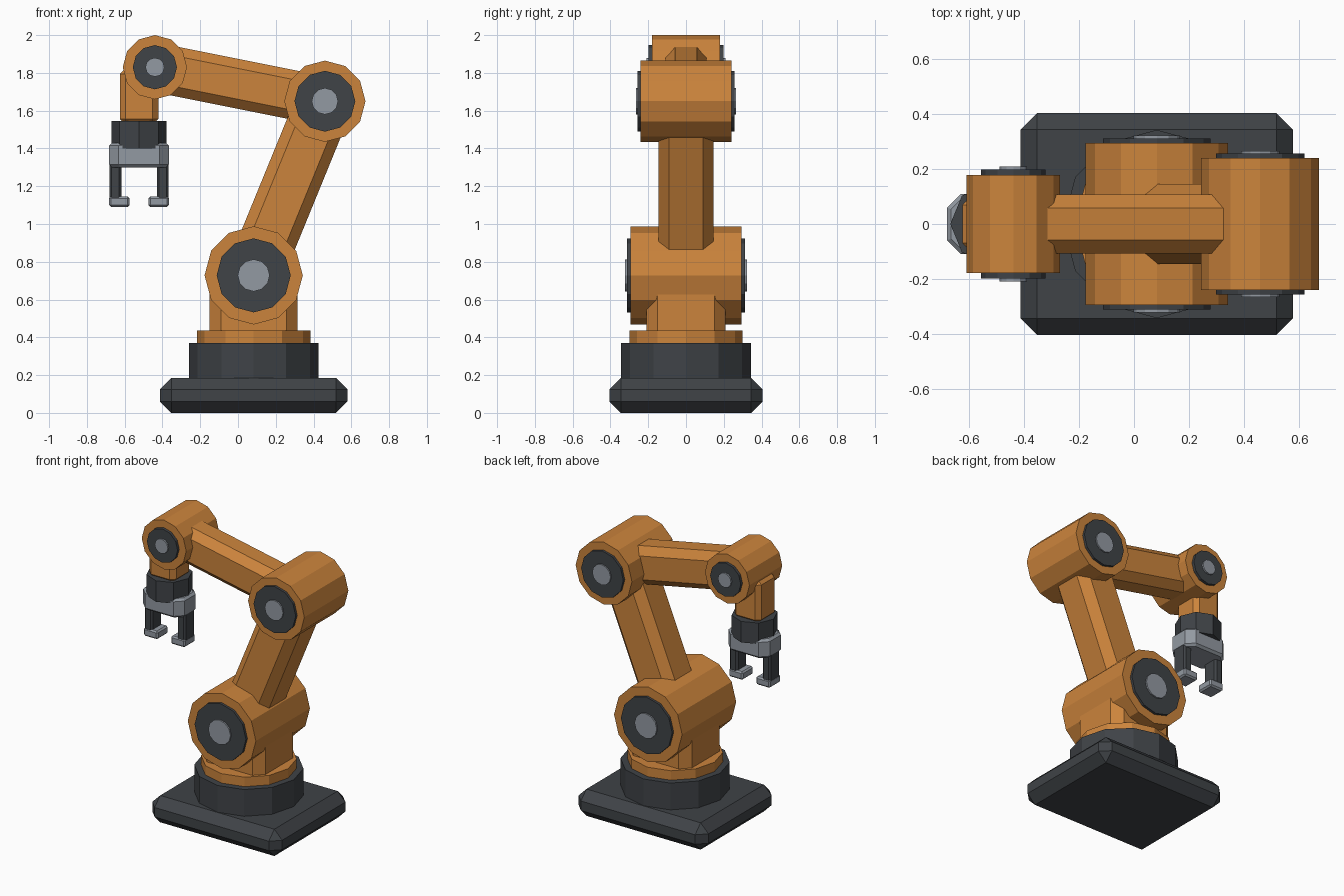
import bpy, bmesh
from math import pi, atan2
from mathutils import Vector, Matrix

if "Cube" in bpy.data.objects:
    bpy.data.objects.remove(bpy.data.objects["Cube"])


def material(name, rgb):
    m = bpy.data.materials.new(name)
    m.diffuse_color = (*rgb, 1)
    m.use_nodes = True
    m.node_tree.nodes["Principled BSDF"].inputs["Base Color"].default_value = m.diffuse_color
    return m


ORANGE = material("orange_paint", (0.60, 0.23, 0.045))
DARK = material("dark_metal", (0.050, 0.056, 0.063))
LIGHT = material("light_metal", (0.29, 0.32, 0.36))


def finish(name, bm, mat, matrix):
    bmesh.ops.recalc_face_normals(bm, faces=bm.faces)
    mesh = bpy.data.meshes.new(name)
    bm.to_mesh(mesh)
    bm.free()
    mesh.materials.append(mat)
    ob = bpy.data.objects.new(name, mesh)
    ob.matrix_world = matrix
    bpy.context.collection.objects.link(ob)
    return ob


def box(name, centre, size, mat, bevel=0, axis_only=False, angle=0):
    """Chamfered box; axis_only bevels just the edges along local z."""
    bm = bmesh.new()
    bmesh.ops.create_cube(bm, size=1)
    bmesh.ops.scale(bm, vec=size, verts=bm.verts)
    edges = [e for e in bm.edges if not axis_only
             or abs(e.verts[0].co.z - e.verts[1].co.z) > 1e-4]
    if bevel:
        bmesh.ops.bevel(bm, geom=edges, offset=bevel, segments=1,
                        affect='EDGES', profile=0.5)
    return finish(name, bm, mat,
                  Matrix.Translation(centre) @ Matrix.Rotation(angle, 4, 'Y'))


def cylinder(name, centre, radius, depth, mat, sides=12, along_y=False):
    bm = bmesh.new()
    bmesh.ops.create_cone(bm, cap_ends=True, segments=sides, radius1=radius,
                          radius2=radius, depth=depth)
    turn = Matrix.Rotation(pi / 2 if along_y else 0, 4, 'X')
    return finish(name, bm, mat, Matrix.Translation(centre) @ turn)


def joint(name, centre, drum, disc, hub):
    """Drum with a dark disc and light hub on both sides: (radius, half width)."""
    for part, (r, half), mat in (("drum", drum, ORANGE), ("disc", disc, DARK),
                                 ("hub", hub, LIGHT)):
        cylinder(f"{name}_{part}", centre, r, half * 2, mat, along_y=True)


def link(name, a, b, width, depth, bevel):
    """Chamfered beam between two joint centres."""
    d = b - a
    box(name, (a + b) / 2, (width, depth, d.length), ORANGE, bevel, True,
        atan2(d.x, d.z))


# Joint centres
BX, GX = 0.083, -0.524
shoulder = Vector((BX, 0, 0.728))
elbow = Vector((0.46, 0, 1.65))
wrist = Vector((-0.44, 0, 1.83))

# Base and turntable
box("base_plate", (BX, 0, 0.0925), (0.992, 0.81, 0.185), DARK, 0.06)
cylinder("turntable", (BX, 0, 0.265), 0.343, 0.21, DARK)
cylinder("turntable_collar", (BX, 0, 0.395), 0.30, 0.08, ORANGE)
box("shoulder_pedestal", (BX, 0, 0.565), (0.466, 0.42, 0.33), ORANGE, 0.06, True)

# Joints and arm links
joint("shoulder", shoulder, (0.26, 0.295), (0.196, 0.312), (0.085, 0.322))
joint("elbow", elbow, (0.215, 0.24), (0.161, 0.257), (0.07, 0.266))
joint("wrist", wrist, (0.17, 0.179), (0.117, 0.198), (0.05, 0.209))
link("upper_arm", shoulder, elbow, 0.30, 0.29, 0.055)
link("forearm", elbow, wrist, 0.26, 0.215, 0.05)

# Hand
box("wrist_stub", (GX, 0, 1.675), (0.204, 0.20, 0.30), ORANGE, 0.03)
cylinder("hand_flange", (GX, 0, 1.4725), 0.146, 0.145, DARK, sides=8)
palm = box("gripper_palm", (GX, 0, 1.365), (0.316, 0.22, 0.13), LIGHT, 0.05, True)
mod = palm.modifiers.new("edge_chamfer", 'BEVEL')
mod.width, mod.segments, mod.limit_method = 0.015, 1, 'ANGLE'
mod.angle_limit = pi / 3

# Fingers with inward tips
for side, s in (("left", -1), ("right", 1)):
    box(f"{side}_finger", (GX + s * 0.1255, 0, 1.225), (0.063, 0.11, 0.18),
        DARK, 0.012, True)
    box(f"{side}_finger_tip", (GX + s * 0.104, 0, 1.118), (0.108, 0.12, 0.056),
        LIGHT, 0.01)
